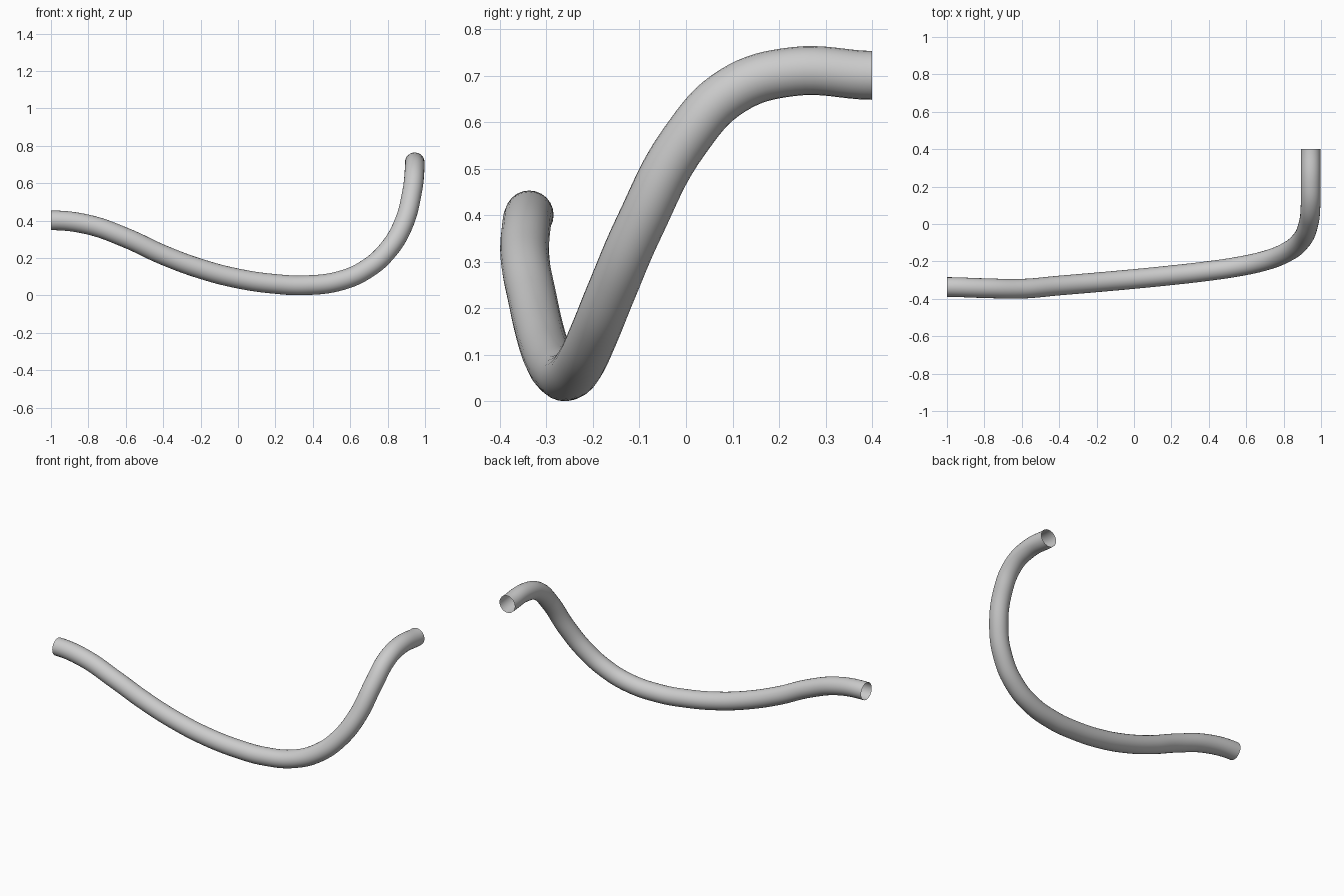
import bpy
from mathutils import Vector

if "Cube" in bpy.data.objects:
    bpy.data.objects.remove(bpy.data.objects["Cube"])

RADIUS = 0.0525
# centreline of the tube, from the left end to the raised rear end
PATH = [(-1.0, -.337, .401), (-.8, -.343, .378), (-.6, -.346, .308), (-.4, -.329, .216),
        (-.2, -.312, .142), (0, -.294, .09), (.2, -.274, .061), (.36, -.256, .054),
        (.55, -.229, .079), (.69, -.199, .142), (.80, -.159, .24), (.883, -.1, .377),
        (.932, -.003, .56), (.944, .1, .668), (.945, .23, .709), (.945, .4, .701)]

# open round tube swept along a smooth bezier path
curve = bpy.data.curves.new("bent_tube", 'CURVE')
curve.dimensions = '3D'
curve.bevel_depth = RADIUS
curve.bevel_resolution = 10
curve.resolution_u = 8
curve.use_fill_caps = False
spline = curve.splines.new('BEZIER')
spline.bezier_points.add(len(PATH) - 1)
for p, co in zip(spline.bezier_points, PATH):
    p.co = co
    p.handle_left_type = p.handle_right_type = 'AUTO'

# square-cut ends: leave along x on the left, along y at the rear
for p, d in ((spline.bezier_points[0], Vector((.07, 0, 0))),
             (spline.bezier_points[-1], Vector((0, .06, 0)))):
    p.handle_left_type = p.handle_right_type = 'FREE'
    p.handle_left = p.co - d
    p.handle_right = p.co + d

tube = bpy.data.objects.new("bent_tube", curve)
bpy.context.collection.objects.link(tube)
bpy.context.view_layer.objects.active = tube
tube.select_set(True)
bpy.ops.object.convert(target='MESH')
bpy.ops.object.shade_smooth()
